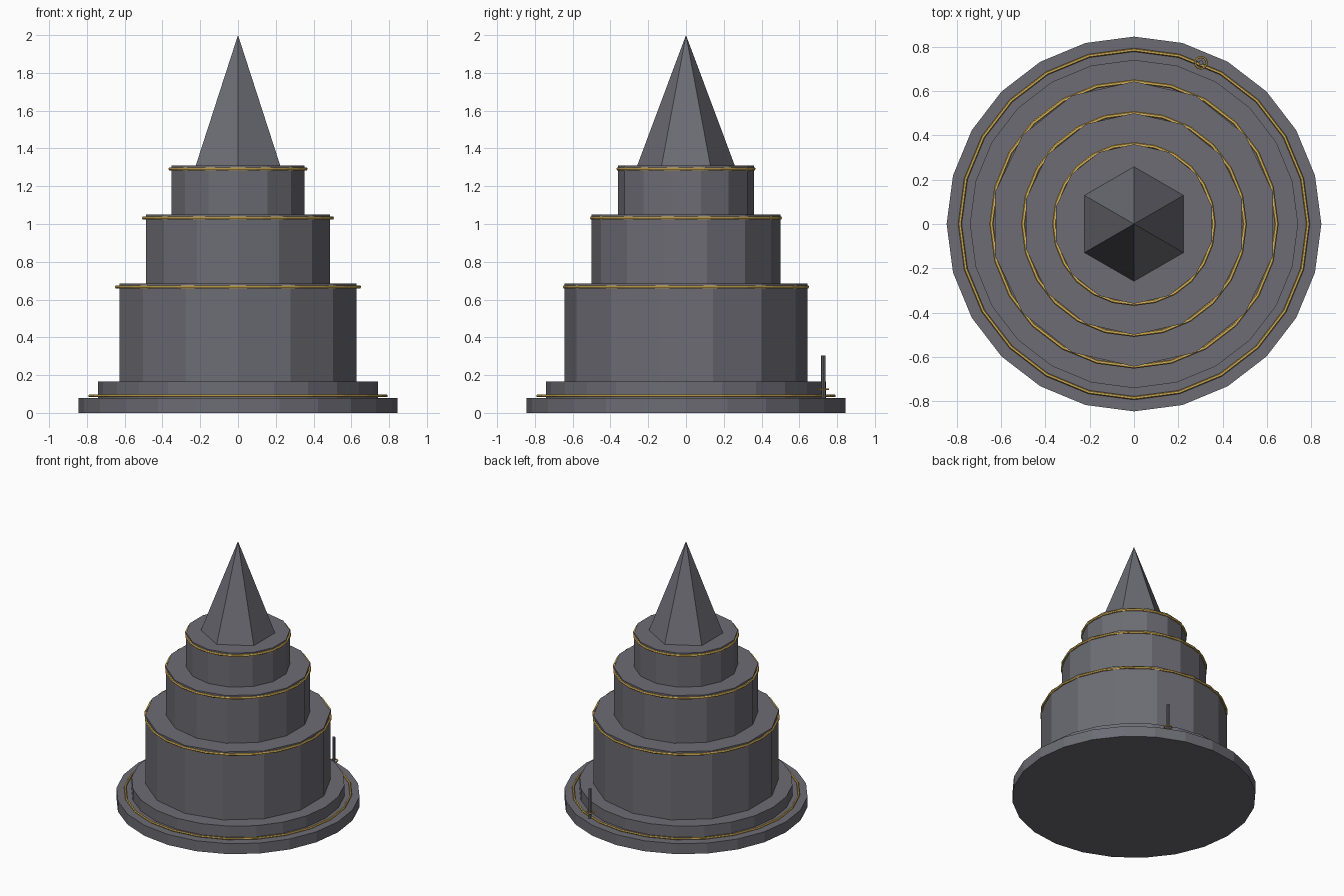
import bpy, math

if "Cube" in bpy.data.objects:
    bpy.data.objects.remove(bpy.data.objects["Cube"])

def material(name, rgb):
    m = bpy.data.materials.new(name)
    m.diffuse_color = (*rgb, 1)
    m.use_nodes = True
    m.node_tree.nodes["Principled BSDF"].inputs["Base Color"].default_value = m.diffuse_color
    return m

STONE = material("dark grey stone", (0.15, 0.15, 0.175))
GOLD = material("gold trim", (0.68, 0.45, 0.1))

def finish(name, mat):
    ob = bpy.context.object
    ob.name = name
    ob.data.materials.append(mat)

def drum(name, sides, r, z0, z1, x=0, y=0, top=None):
    # prism or cone with a vertex on the +y axis
    bpy.ops.mesh.primitive_cone_add(vertices=sides, radius1=r, radius2=r if top is None else top,
                                    depth=z1 - z0, location=(x, y, (z0 + z1) / 2))
    finish(name, STONE)

def ring(name, r, minor, z, segments=24, x=0, y=0):
    bpy.ops.mesh.primitive_torus_add(major_radius=r, minor_radius=minor, major_segments=segments,
                                     minor_segments=6, location=(x, y, z))
    finish(name, GOLD)

# stepped base
drum("base_plinth", 24, 0.845, 0, 0.08)
drum("upper_plinth", 24, 0.74, 0.08, 0.165)
ring("base_trim", 0.785, 0.008, 0.09)

# three tiers, each with a gold band just below its rim
for name, r, z0, z1 in (("lower", 0.643, 0.165, 0.685),
                        ("middle", 0.5, 0.685, 1.05),
                        ("upper", 0.36, 1.05, 1.31)):
    drum(name + "_tier", 14, r, z0, z1)
    ring(name + "_tier_trim", r, 0.009, z1 - 0.018)

# spire
drum("spire", 6, 0.258, 1.31, 2.0, top=0)

# small post with its collar on the base
drum("post", 8, 0.011, 0.08, 0.305, 0.302, 0.727)
ring("post_collar", 0.026, 0.005, 0.125, 12, 0.302, 0.727)
